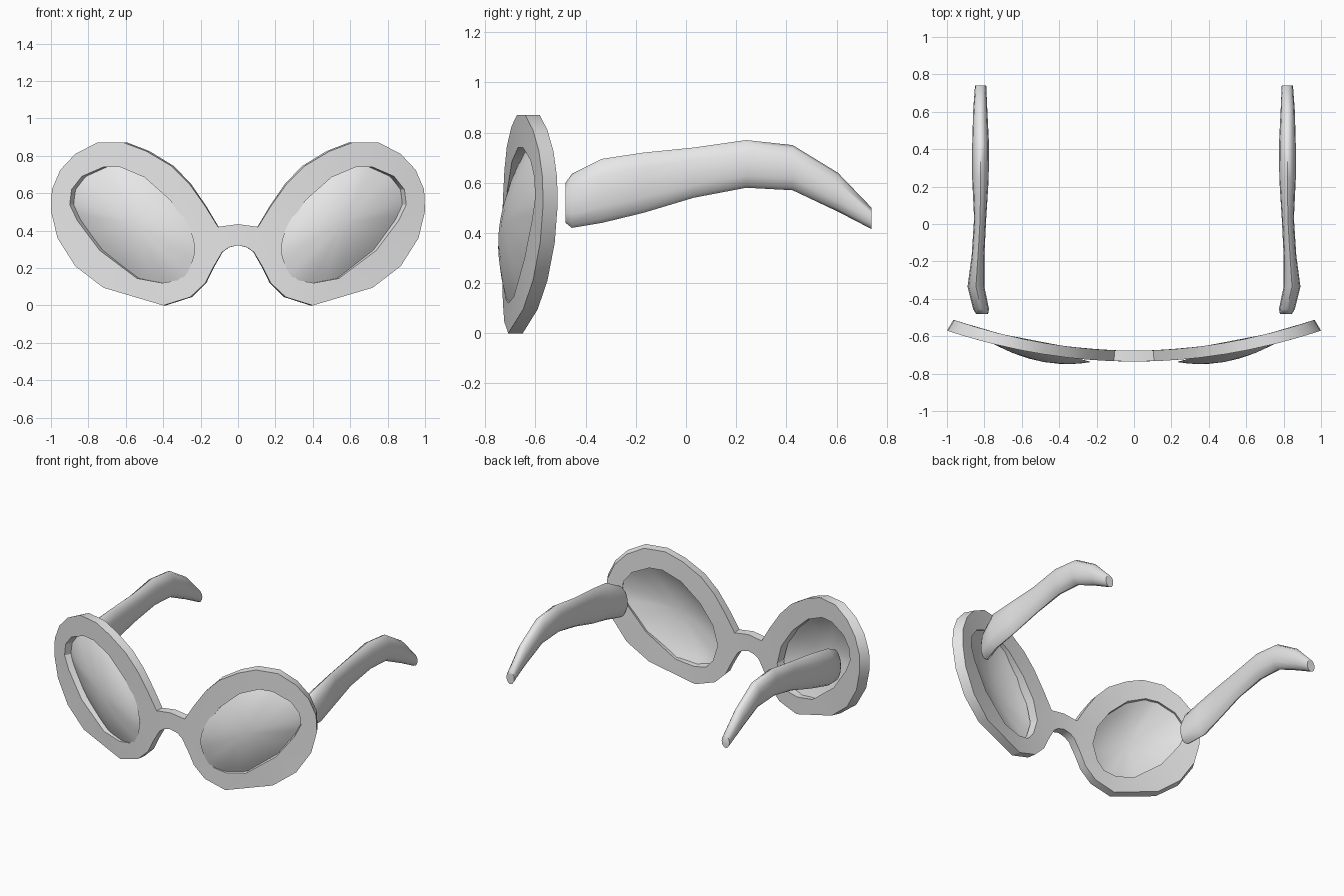
import bpy, bmesh, math
from mathutils import Vector
from mathutils.geometry import interpolate_bezier

if "Cube" in bpy.data.objects:
    bpy.data.objects.remove(bpy.data.objects["Cube"])

GREY = (0.8, 0.8, 0.8, 1)
mat = bpy.data.materials.new("light grey")
mat.use_nodes = True
mat.diffuse_color = GREY
mat.node_tree.nodes["Principled BSDF"].inputs["Base Color"].default_value = GREY

# Half outline of the frame in (x, z), from bridge top to bridge bottom
OUTER = [(.107, .42), (.175, .53), (.26, .65), (.355, .745), (.49, .825), (.61, .87),
         (.755, .87), (.87, .81), (.95, .725), (.995, .62), (1, .505), (.965, .36),
         (.87, .21), (.72, .095), (.4, 0), (.255, .045), (.175, .12), (.135, .2),
         (.085, .285), (.05, .31)]
HOLE = [(.72, .74), (.63, .74), (.5, .685), (.365, .565), (.27, .43), (.235, .3),
        (.27, .19), (.32, .135), (.405, .12), (.54, .145), (.74, .295), (.86, .455),
        (.9, .54), (.89, .62), (.835, .69)]


def finish(bm, name, angle=30):
    bmesh.ops.recalc_face_normals(bm, faces=bm.faces)
    mesh = bpy.data.meshes.new(name)
    bm.to_mesh(mesh)
    bm.free()
    mesh.materials.append(mat)
    obj = bpy.data.objects.new(name, mesh)
    bpy.context.collection.objects.link(obj)
    bpy.ops.object.select_all(action='DESELECT')
    obj.select_set(True)
    bpy.context.view_layer.objects.active = obj
    bpy.ops.object.shade_smooth_by_angle(angle=math.radians(angle))
    return obj


def mirrored(points):
    return [(-x, z) for x, z in reversed(points)]


def wrap_front(x):
    return -.735 + .165 * x * x


# Wrapped frame: front sheet with two openings, walls and back sheet
def make_frame():
    bm = bmesh.new()
    outline = [(0, .435)] + OUTER + [(0, .322)] + mirrored(OUTER)
    loops = [outline, HOLE, mirrored(HOLE)]
    edges = []
    for loop in loops:
        verts = [bm.verts.new((x, 0, z)) for x, z in loop]
        edges += [bm.edges.new((verts[i - 1], verts[i])) for i in range(len(verts))]
    bmesh.ops.triangle_fill(bm, edges=edges, use_beauty=True, use_dissolve=False)
    front = list(bm.verts)
    ext = bmesh.ops.extrude_face_region(bm, geom=list(bm.faces), use_keep_orig=True)
    back = [v for v in ext["geom"] if isinstance(v, bmesh.types.BMVert)]
    for v in back:
        v.co.y = wrap_front(v.co.x) + .058
        v.co.x *= .965
    for v in front:
        v.co.y = wrap_front(v.co.x)
    return finish(bm, "frame")


# Domed lens: rings shrinking from a smoothed opening to the centre
def make_lens(name, side):
    pts = [Vector((x, 0, z)) for x, z in HOLE]
    n, rim = len(pts), []
    for i in range(n):
        a, b, c, d = (pts[(i + k) % n] for k in (-1, 0, 1, 2))
        rim += interpolate_bezier(b, b + (c - a) / 6, c - (d - b) / 6, c, 5)[:-1]
    centre = sum(rim, Vector()) / len(rim)
    bm = bmesh.new()

    def place(p, t):
        q = centre + (p - centre) * t * 1.015
        y = -.735 + .29 * (q.x - .24) - .078 * (1 - t * t)
        return bm.verts.new((side * q.x, y, q.z))

    rings = [[place(p, t) for p in rim] for t in (1, .85, .7, .5, .25)]
    tip = place(centre, 0)
    m = len(rim)
    for a, b in zip(rings, rings[1:]):
        for i in range(m):
            bm.faces.new((a[i - 1], a[i], b[i], b[i - 1]))
    for i in range(m):
        bm.faces.new((rings[-1][i - 1], rings[-1][i], tip))
    return finish(bm, name, 60)


# Temple arm sections: y, bottom z, top z, inner x, outer x
ARM = [(-.48, .44, .6, .78, .845), (-.455, .42, .635, .775, .86),
       (-.335, .44, .695, .8, .89), (-.17, .48, .72, .8, .868),
       (.03, .54, .74, .79, .855), (.24, .58, .77, .777, .865),
       (.425, .57, .75, .775, .865), (.605, .485, .64, .784, .86),
       (.74, .415, .5, .79, .85)]


def make_arm(name, side, sides=12):
    bm = bmesh.new()
    rings = []
    for y, low, high, inner, outer in ARM:
        ring = []
        for k in range(sides):
            a = math.tau * k / sides
            x = (inner + outer) / 2 + (outer - inner) / 2 * math.cos(a)
            z = (low + high) / 2 + (high - low) / 2 * math.sin(a)
            ring.append(bm.verts.new((side * x, y, z)))
        rings.append(ring)
    for a, b in zip(rings, rings[1:]):
        for i in range(sides):
            bm.faces.new((a[i - 1], a[i], b[i], b[i - 1]))
    bm.faces.new(rings[0])
    bm.faces.new(rings[-1])
    return finish(bm, name, 50)


make_frame()
for label, side in (("left", 1), ("right", -1)):
    make_lens(label + "_lens", side)
    make_arm(label + "_temple_arm", side)
